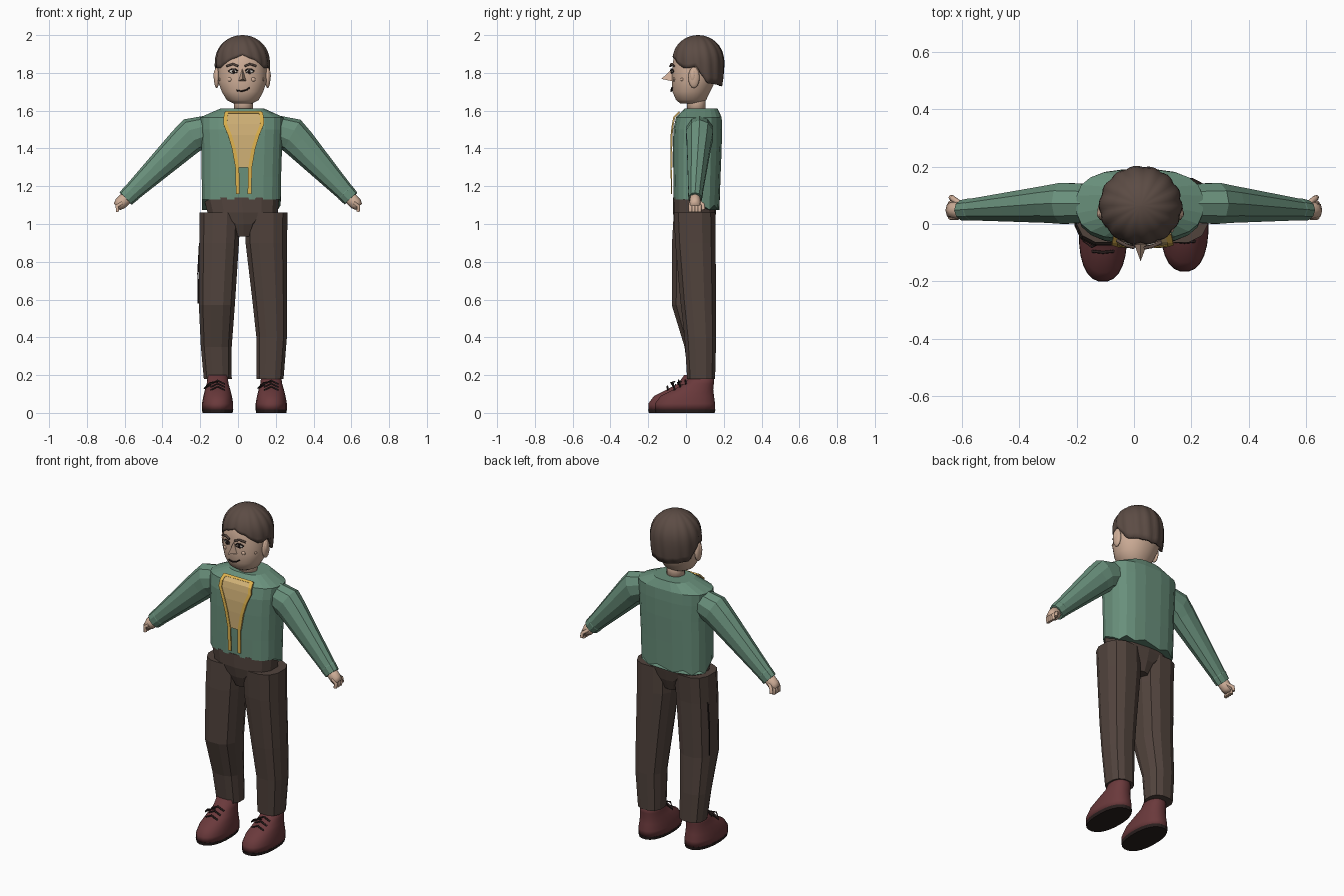
import bpy, bmesh, math
from mathutils import Vector

cube = bpy.data.objects.get("Cube")
if cube:
    bpy.data.objects.remove(cube, do_unlink=True)


def material(name, r, g, b):
    m = bpy.data.materials.new(name)
    m.use_nodes = True
    col = [(c / 255) ** 2.2 for c in (r, g, b)] + [1]
    m.diffuse_color = col
    m.node_tree.nodes["Principled BSDF"].inputs["Base Color"].default_value = col
    return m


SKIN = material("skin", 205, 172, 150)
HAIR = material("hair_brown", 92, 77, 70)
GREEN = material("sweater_green", 105, 143, 123)
PANTS = material("trouser_brown", 82, 69, 63)
SHOE = material("shoe_maroon", 106, 60, 62)
SOLE = material("dark_line", 45, 36, 35)
GOLD = material("gold_trim", 222, 178, 80)
TAN = material("tan_panel", 208, 176, 118)
WHITE = material("eye_white", 225, 218, 208)


def link(name, bm, mat, smooth):
    bmesh.ops.recalc_face_normals(bm, faces=bm.faces)
    me = bpy.data.meshes.new(name)
    bm.to_mesh(me)
    bm.free()
    me.materials.append(mat)
    for p in me.polygons:
        p.use_smooth = smooth
    ob = bpy.data.objects.new(name, me)
    bpy.context.scene.collection.objects.link(ob)
    return ob


def skin_rings(name, rings, mat, smooth=False, caps=(True, True)):
    """Bridge closed rings of points into one surface."""
    bm = bmesh.new()
    vr = [[bm.verts.new(p) for p in ring] for ring in rings]
    n = len(vr[0])
    for a, b in zip(vr, vr[1:]):
        for i in range(n):
            j = (i + 1) % n
            bm.faces.new((a[i], a[j], b[j], b[i]))
    for use, ring in zip(caps, (vr[0], vr[-1])):
        if use:
            bm.faces.new(ring)
    return link(name, bm, mat, smooth)


def ring(cx, cy, z, rx, ry, n, e=2.0):
    pts = []
    for i in range(n):
        a = math.tau * (i + 0.5) / n
        c, s = math.cos(a), math.sin(a)
        pts.append(Vector((cx + rx * math.copysign(abs(c) ** (2 / e), c),
                           cy + ry * math.copysign(abs(s) ** (2 / e), s), z)))
    return pts


def loft(name, spec, mat, n=12, e=2.0, smooth=False):
    return skin_rings(name, [ring(*s, n, e) for s in spec], mat, smooth)


def limb(name, spec, mat, n=10, smooth=False):
    """Tube along points in a front plane: (x, y, z, in-plane radius, depth radius)."""
    pts = [Vector(s[:3]) for s in spec]
    rings = []
    for i, s in enumerate(spec):
        d = (pts[min(i + 1, len(pts) - 1)] - pts[max(i - 1, 0)]).normalized()
        side = Vector((0, 1, 0)).cross(d).normalized()
        deep = d.cross(side)
        rings.append([pts[i] + side * s[3] * math.cos(k * math.tau / n)
                      + deep * s[4] * math.sin(k * math.tau / n) for k in range(n)])
    return skin_rings(name, rings, mat, smooth)


def ball(name, loc, size, mat):
    bm = bmesh.new()
    bmesh.ops.create_uvsphere(bm, u_segments=14, v_segments=8, radius=1)
    for v in bm.verts:
        v.co = Vector(loc) + Vector([a * b for a, b in zip(v.co, size)])
    return link(name, bm, mat, True)


def cord(name, pts, r, mat):
    cu = bpy.data.curves.new(name, "CURVE")
    cu.dimensions = "3D"
    cu.bevel_depth, cu.bevel_resolution, cu.use_fill_caps = r, 1, True
    sp = cu.splines.new("POLY")
    sp.points.add(len(pts) - 1)
    for q, p in zip(sp.points, pts):
        q.co = (*p, 1)
    cu.materials.append(mat)
    ob = bpy.data.objects.new(name, cu)
    bpy.context.scene.collection.objects.link(ob)


def lerp(table, x):
    for (a, u), (b, v) in zip(table, table[1:]):
        if x <= b:
            return u + (v - u) * max(0, x - a) / (b - a)
    return table[-1][1]


# Sweater body with a ragged hem that drops at the back
body = [(.018, .056, 1.13, .21, .122), (.018, .058, 1.25, .212, .126),
        (.02, .06, 1.4, .215, .13), (.02, .062, 1.5, .22, .13),
        (.02, .068, 1.565, .222, .122), (.023, .08, 1.612, .115, .088)]
rings = [ring(*s, 20, 2.7) for s in body]
for i, p in enumerate(rings[0]):
    if p.y > .06:
        p.z -= .03 + (.025 if i % 2 else 0)
skin_rings("sweater_body", rings, GREEN)

# Chest panel, gold trim and hanging ties follow the sweater front
front = [(z, cy - ry) for _, cy, z, _, ry in body]


def chest_strip(name, rows, mat, lift):
    bm = bmesh.new()
    grid = [[bm.verts.new((x, lerp(front, z) - lift, z)) for x in (a, b)] for z, a, b in rows]
    for p, q in zip(grid, grid[1:]):
        bm.faces.new((p[0], p[1], q[1], q[0]))
    ob = link(name, bm, mat, False)
    mod = ob.modifiers.new("thickness", "SOLIDIFY")
    mod.thickness, mod.offset = .006, 0


edge = [(1.592, .1), (1.565, .106), (1.53, .108), (1.47, .083), (1.4, .062), (1.3, .044)]
chest_strip("chest_panel", [(z, .03 - w, .03 + w) for z, w in edge], TAN, .006)
for label, s in (("left", 1), ("right", -1)):
    trim = [(z, .03 + s * w, .03 + s * (w - .02)) for z, w in edge + [(1.16, .041)]]
    chest_strip(label + "_gold_trim", trim, GOLD, .01)
chest_strip("top_gold_trim", [(1.595, -.065, .125), (1.585, -.065, .125)], GOLD, .01)

# Sleeves, cuffs and hands
for label, s, x0, x1 in (("left", 1, .285, .598), ("right", -1, .245, .595)):
    X = lambda t: s * (x0 + (x1 - x0) * t)
    Z = lambda t: 1.47 + (1.135 - 1.47) * t
    Y = lambda t: .072 - .024 * t
    limb(label + "_sleeve", [(X(-.3), Y(0), Z(-.1), .075, .07), (X(0), Y(0), Z(0), .094, .075)]
         + [(X(t), Y(t), Z(t), .092 - .048 * t, .073 - .037 * t) for t in (.12, .5, .9)]
         + [(X(.91), Y(.9), Z(.91), .05, .041), (X(1), Y(1), Z(1), .046, .037)], GREEN)
    limb(label + "_palm", [(X(t), Y(1), Z(t), r, .03) for t, r in ((.95, .034), (1.08, .034), (1.13, .024))],
         SKIN, 8, True)
    for k in range(4):
        y = Y(1) - .024 + .016 * k
        cord(label + "_finger", [(X(1.05), y, Z(1.07)), (X(1.13), y, Z(1.12)),
                                 (X(1.12), y, Z(1.21))], .01, SKIN)
    cord(label + "_thumb", [(X(1.03), .07, Z(1.05)), (X(1.11), .09, Z(1.1)),
                            (X(1.12), .092, Z(1.18))], .01, SKIN)

# Trousers
loft("trouser_waist", [(.03, .045, .935, .05, .08), (.03, .045, 1.0, .085, .105),
                       (.025, .045, 1.06, .19, .114), (.018, .045, 1.14, .203, .113)], PANTS, 14, 2.6)
loft("left_trouser_leg", [(.17, .08, .18, .073, .076), (.178, .076, .4, .083, .086),
                          (.168, .064, .6, .095, .097), (.15, .05, .9, .113, .11),
                          (.15, .045, 1.06, .115, .113)], PANTS, 12, 2.5)
loft("right_trouser_leg", [(-.107, .082, .18, .076, .07), (-.115, .07, .35, .084, .08),
                           (-.112, .03, .57, .098, .108), (-.1, .035, .9, .108, .112),
                           (-.095, .045, 1.06, .112, .113)], PANTS, 12, 2.5)
cord("right_side_seam", [(-.203, .08, .9), (-.212, .078, .74), (-.21, .075, .58)], .004, SOLE)

# Shoes with soles and laces
for label, x, dy in (("left", .176, .025), ("right", -.108, -.01)):
    loft(label + "_sole", [(x, dy - .03, 0, .08, .158), (x, dy - .03, .018, .084, .162)], SOLE, 24, 2.3)
    loft(label + "_shoe", [(x, dy - .03, .016, .083, .161), (x, dy - .03, .05, .083, .16),
                           (x, dy - .018, .09, .076, .142), (x, dy + .015, .125, .067, .105),
                           (x, dy + .045, .155, .058, .078), (x, dy + .062, .2, .053, .062)],
         SHOE, 24, 2.3, True)
    for k in range(3):
        y, z = dy - .085 + .03 * k, .132 + .016 * k
        cord(label + "_lace", [(x - .038, y, z - .012), (x, y - .004, z + .008), (x + .038, y, z - .012)],
             .005, SOLE)
    cord(label + "_lace_bow", [(x, dy - .05, .165), (x - .04, dy - .07, .16),
                               (x - .07, dy - .05, .13), (x - .035, dy - .045, .15)], .004, SOLE)

# Neck, head and ears
loft("neck", [(.03, .055, 1.58, .052, .05), (.03, .055, 1.7, .05, .05)], SKIN, 16, 2, True)
loft("head", [(.026, .025, 1.638, .05, .055), (.025, .027, 1.656, .085, .08), (.024, .028, 1.7, .11, .1),
              (.023, .04, 1.755, .13, .115), (.023, .045, 1.84, .128, .118),
              (.023, .055, 1.91, .118, .115), (.023, .06, 1.965, .075, .075)], SKIN, 28, 2.1, True)
for label, x in (("left", .157), ("right", -.113)):
    ball(label + "_ear", (x, .042, 1.775), (.015, .03, .056), SKIN)
    ball(label + "_ear_hollow", (x + math.copysign(.006, x), .036, 1.785), (.011, .016, .034), SKIN)


# Face details
def face(x, z, lift=.004):
    return (x, .042 - .117 * math.sqrt(1 - ((x - .023) / .13) ** 2) - lift, z)


bm = bmesh.new()
nose = [bm.verts.new(p) for p in ((.023, -.07, 1.825), (.0, -.068, 1.755), (.046, -.068, 1.755),
                                  (.023, -.13, 1.768))]
for a, b, c in ((0, 1, 3), (0, 3, 2), (1, 2, 3), (0, 2, 1)):
    bm.faces.new((nose[a], nose[b], nose[c]))
link("nose", bm, SKIN, False)
for label, s in (("left", 1), ("right", -1)):
    F = lambda dx, z, lift=.006: face(.018 + s * dx, z, lift)
    ball(label + "_eye", F(.043, 1.808, .001), (.021, .006, .01), WHITE)
    ball(label + "_iris", F(.041, 1.808, .005), (.008, .005, .009), SOLE)
    cord(label + "_upper_lid", [F(.02, 1.81), F(.032, 1.82), F(.05, 1.82), F(.068, 1.808)], .004, SOLE)
    cord(label + "_lower_lid", [F(.022, 1.804), F(.045, 1.796), F(.064, 1.804)], .002, SOLE)
    cord(label + "_eyebrow", [F(.018, 1.836, .009), F(.045, 1.847, .009), F(.078, 1.836, .009)], .006, HAIR)
    ball(label + "_cheek_spot", F(.062, 1.765, 0), (.013, .007, .011), SKIN)
    ball(label + "_side_spot", F(.115, 1.765, 0), (.006, .009, .009), SKIN)
cord("mouth", [face(-.008, 1.707), face(.02, 1.703), face(.045, 1.71), face(.062, 1.722)], .0045, SOLE)

# Hair cap with radiating locks, arched over the face and long behind
hem = [(0, 1.895), (.5, 1.868), (.95, 1.825), (1.2, 1.825), (1.5, 1.835), (1.95, 1.745), (3.2, 1.728)]
N, rings = 72, []
for k in range(13):
    t = math.sin(k / 12 * math.pi / 2 * .985)
    row = []
    for i in range(N):
        a = math.tau * i / N
        low = lerp(hem, min(a, math.tau - a))
        z = low + (2.0 - low) * t
        u = (z - 1.85) / .15
        r = (max(0, 1 - u ** 2.2)) ** .5 if u > 0 else 1 - .12 * u * u
        r *= .96 + .05 * abs(math.sin(7 * a + 1.2 * t))
        row.append((.023 + .145 * r * math.sin(a), .064 - .139 * r * math.cos(a), z))
    rings.append(row)
hair = skin_rings("hair", rings, HAIR, True, (False, True))
mod = hair.modifiers.new("thickness", "SOLIDIFY")
mod.thickness, mod.offset = .014, -1
